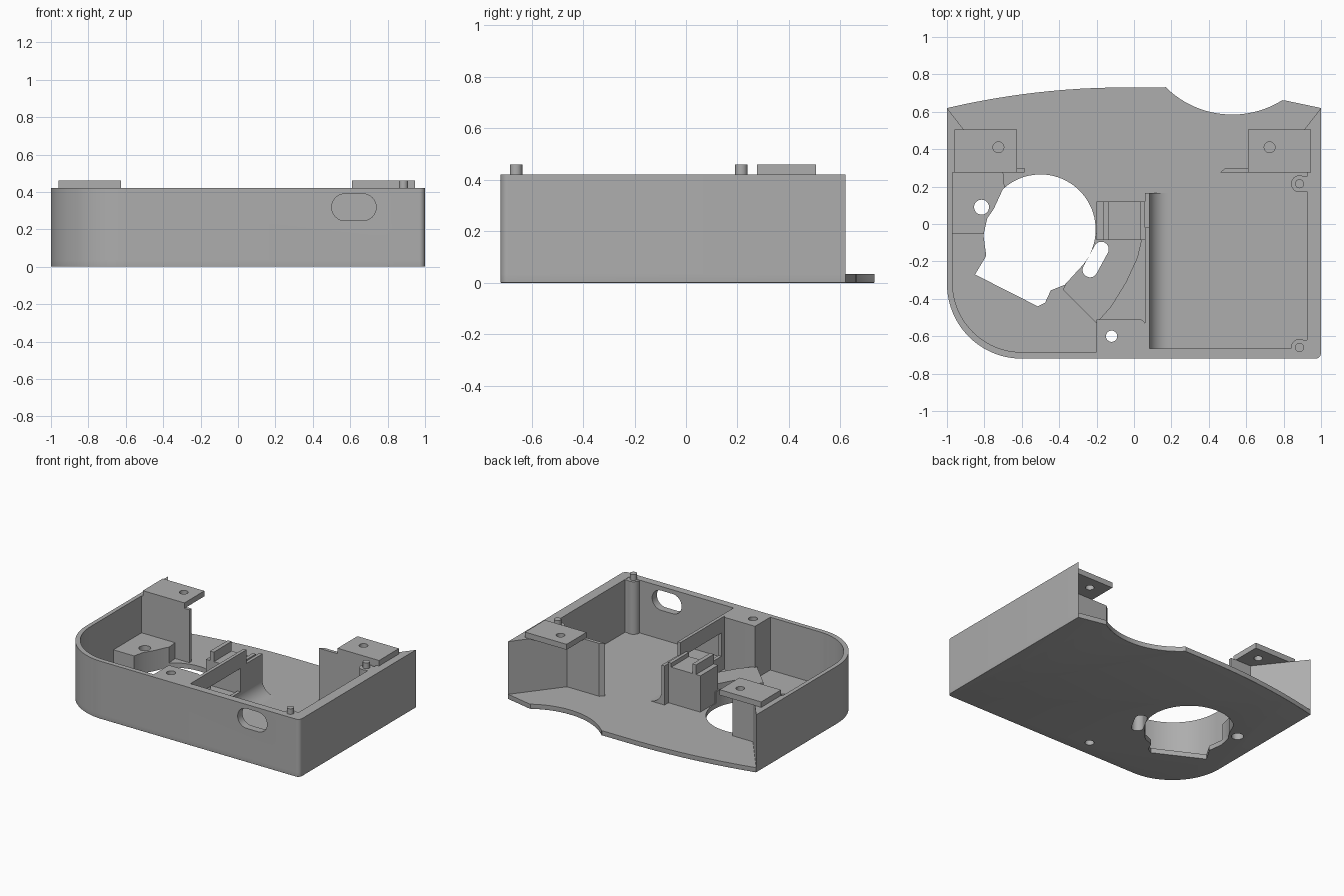
import bpy, bmesh
from math import sin, cos, pi, radians, atan2
from mathutils import Vector

cube = bpy.data.objects.get("Cube")
if cube:
    bpy.data.objects.remove(cube, do_unlink=True)

grey = bpy.data.materials.new("mid grey plastic")
grey.use_nodes = True
GREY = (0.42, 0.42, 0.42, 1)
grey.diffuse_color = GREY
grey.node_tree.nodes["Principled BSDF"].inputs["Base Color"].default_value = GREY
parts = []


def arc(cx, cy, r, start, end, n=16):
    """Points along an arc, angles in degrees."""
    angles = [radians(start + (end - start) * i / n) for i in range(n + 1)]
    return [(cx + r * cos(a), cy + r * sin(a)) for a in angles]


def circle(cx, cy, r, n=32):
    return arc(cx, cy, r, 0, 360, n)[:-1]


def stadium(p, q, r):
    """Slot outline around the segment p-q."""
    a = atan2(q[1] - p[1], q[0] - p[0]) * 180 / pi
    return arc(*q, r, a - 90, a + 90) + arc(*p, r, a + 90, a + 270)


def rect(x0, y0, x1, y1):
    return [(x0, y0), (x1, y0), (x1, y1), (x0, y1)]


def prism(name, pts, lo, hi, axis="z", round_bottom=0):
    """Extrude a closed outline along an axis."""
    place = {"x": lambda a, b, h: (h, a, b),
             "y": lambda a, b, h: (a, h, b),
             "z": lambda a, b, h: (a, b, h)}[axis]
    bm = bmesh.new()
    base = bm.faces.new([bm.verts.new(place(a, b, lo)) for a, b in pts])
    rim = list(base.edges)
    res = bmesh.ops.extrude_face_region(bm, geom=[base], use_keep_orig=True)
    top = [v for v in res["geom"] if isinstance(v, bmesh.types.BMVert)]
    bmesh.ops.translate(bm, verts=top, vec=Vector(place(0, 0, hi - lo)))
    bmesh.ops.recalc_face_normals(bm, faces=bm.faces)
    if round_bottom:
        bmesh.ops.bevel(bm, geom=rim, offset=round_bottom, segments=4,
                        profile=0.5, affect="EDGES", clamp_overlap=True)
    mesh = bpy.data.meshes.new(name)
    bm.to_mesh(mesh)
    bm.free()
    mesh.materials.append(grey)
    obj = bpy.data.objects.new(name, mesh)
    bpy.context.scene.collection.objects.link(obj)
    parts.append(obj)
    return obj


def cut(obj, cutters):
    """Subtract the cutters from an object and bake the result."""
    for c in cutters:
        mod = obj.modifiers.new("cut", "BOOLEAN")
        mod.operation, mod.solver, mod.object = "DIFFERENCE", "EXACT", c
    bpy.context.view_layer.update()
    graph = bpy.context.evaluated_depsgraph_get()
    mesh = bpy.data.meshes.new_from_object(obj.evaluated_get(graph))
    obj.modifiers.clear()
    obj.data = mesh


H, FLOOR = 0.42, 0.035
front_outline = arc(-0.6, -0.32, 0.4, 180, 270, 24) + arc(0.97, -0.69, 0.03, 270, 360, 6)

# Floor with the shaped rear lip
scoop = arc(0.525, 1.09, 0.505, -58, -135, 20)
lip = [(-1 + 0.95 * t, 0.62 + 0.11 * (1 - (1 - t) ** 2)) for t in [i / 12 for i in range(12, -1, -1)]]
floor = prism("floor", front_outline + [(1, 0.62), (0.81, 0.66)] + scoop + [(0.165, 0.73)] + lip,
              0, FLOOR, round_bottom=0.022)

# Side walls, corner wedges, rear webs and front screw block in one profile
walls = prism("walls", front_outline + [
    (1, 0.62), (0.75, 0.3), (0.49, 0.3), (0.46, 0.275), (0.925, 0.275),
    (0.925, -0.665), (0.06, -0.665)] + arc(0.03, -0.54, 0.03, 0, 90, 6) +
    [(-0.2, -0.51), (-0.2, -0.685)] + arc(-0.6, -0.315, 0.37, 270, 180, 24) +
    [(-0.97, 0.275), (-0.585, 0.275), (-0.585, 0.3), (-0.75, 0.3), (-1, 0.62)],
    FLOOR, H)

# Raised platforms around the large opening
duct_floor = prism("duct_platform", [(-0.38, -0.35), (-0.2, -0.53), (-0.12, -0.44), (-0.04, -0.31),
                                     (0.02, -0.18), (0.05, -0.05), (-0.23, -0.05)], FLOOR - 0.005, 0.12)
side_block = prism("side_screw_block", [(-0.975, -0.05), (-0.8, -0.05), (-0.74, 0.08), (-0.69, 0.17),
                                        (-0.7, 0.28), (-0.975, 0.28)], FLOOR - 0.005, 0.15)

# Divider wall with its window and curved foot
divider = prism("divider_wall", [(-0.67, 0.03), (0.165, 0.03), (0.165, 0.32), (-0.02, 0.32),
                                 (-0.02, H), (-0.67, H)], 0.058, 0.082, "x")
prism("divider_fillet", [(0.08, 0.03)] + arc(0.18, 0.135, 0.1, 180, 270, 12) + [(0.18, 0.03)],
      -0.67, 0.165, "y")

# Latch box beside the divider
prism("latch_box", rect(-0.2, -0.085, 0.06, 0.12), FLOOR - 0.005, 0.3)
prism("latch_ridge", rect(-0.165, -0.085, -0.135, 0.12), 0.29, 0.37)
prism("latch_step", rect(0.035, -0.085, 0.06, 0.12), 0.29, 0.33)

# Rear mounting tabs
tabs = [prism("left_tab", rect(0.61, 0.275, 0.945, 0.505), H, 0.46),
        prism("right_tab", rect(-0.96, 0.275, -0.625, 0.505), H, 0.46)]

# Locating pins on their bosses
for label, y in (("rear", 0.215), ("front", -0.66)):
    prism(label + "_pin_boss", circle(0.885, y, 0.045), FLOOR - 0.005, H - 0.002)
    prism(label + "_boss_web", rect(0.885, y - 0.04, 0.93, y + 0.04), FLOOR - 0.005, H - 0.002)
    prism(label + "_pin", circle(0.885, y, 0.024), H - 0.01, 0.46)

# Cutters
keep = list(parts)
opening = prism("opening_cutter", arc(-0.5, -0.03, 0.295, -45, 133, 40) + [
    (-0.75, 0.08), (-0.785, 0.03), (-0.805, -0.06), (-0.79, -0.17), (-0.85, -0.27), (-0.515, -0.44),
    (-0.475, -0.42), (-0.445, -0.355), (-0.37, -0.325)], -0.1, 0.3)
slot = prism("slot_cutter", stadium((-0.235, -0.245), (-0.175, -0.135), 0.04), -0.1, 0.3)
front_hole = prism("front_hole_cutter", circle(-0.12, -0.6, 0.03), -0.1, 0.6)
side_hole = prism("side_hole_cutter", circle(-0.815, 0.09, 0.04), -0.1, 0.3)
port = prism("port_cutter", stadium((0.573, 0.318), (0.667, 0.318), 0.072), -0.9, -0.6, "y")
window = prism("window_cutter", rect(-0.49, 0.14, -0.09, 0.31), 0, 0.2, "x")
tab_holes = [prism("tab_hole_cutter", circle(s * 0.725, 0.41, 0.029), 0.3, 0.6) for s in (1, -1)]
cutters = [p for p in parts if p not in keep]

cut(floor, [opening, slot, front_hole, side_hole])
cut(duct_floor, [opening, slot])
cut(side_block, [opening, side_hole])
cut(walls, [front_hole, port])
cut(divider, [window])
for tab, hole in zip(tabs, tab_holes):
    cut(tab, [hole])
for c in cutters:
    bpy.data.objects.remove(c, do_unlink=True)

# Smooth the round surfaces, keep the corners sharp
bpy.ops.object.select_all(action="DESELECT")
for p in keep:
    p.select_set(True)
bpy.context.view_layer.objects.active = floor
bpy.ops.object.shade_smooth_by_angle(angle=radians(30))
